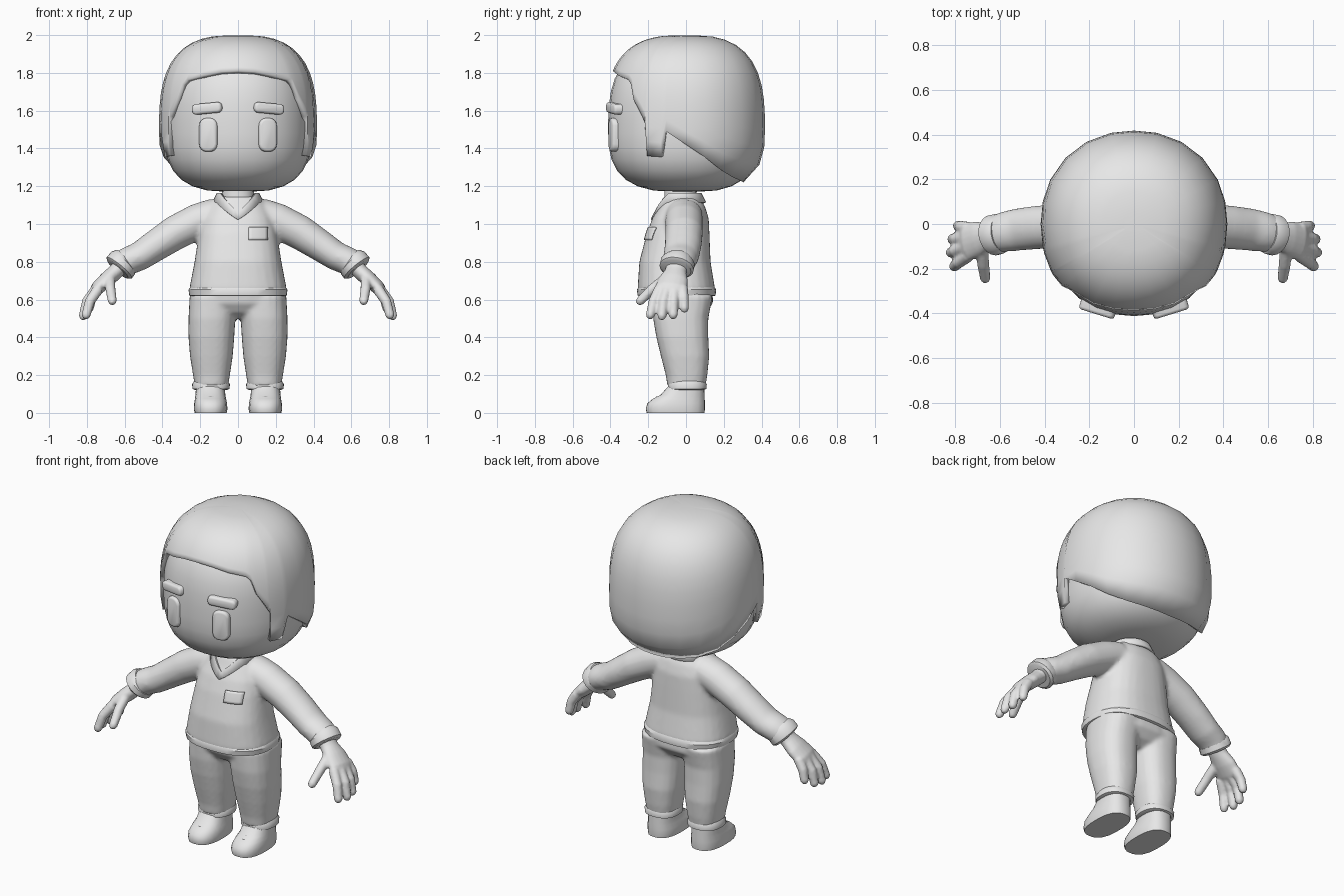
import bpy, bmesh, math
from mathutils import Vector

if "Cube" in bpy.data.objects:
    bpy.data.objects.remove(bpy.data.objects["Cube"])

grey = bpy.data.materials.new("plain_grey")
grey.diffuse_color = (0.8, 0.8, 0.8, 1)
grey.use_nodes = True
grey.node_tree.nodes["Principled BSDF"].inputs["Base Color"].default_value = grey.diffuse_color


def finish(bm, name, angle=40):
    bmesh.ops.recalc_face_normals(bm, faces=bm.faces)
    me = bpy.data.meshes.new(name)
    bm.to_mesh(me)
    bm.free()
    ob = bpy.data.objects.new(name, me)
    bpy.context.collection.objects.link(ob)
    me.materials.append(grey)
    bpy.ops.object.select_all(action='DESELECT')
    ob.select_set(True)
    bpy.context.view_layer.objects.active = ob
    bpy.ops.object.shade_smooth_by_angle(angle=math.radians(angle))
    return ob


def mirror(ob):
    m = ob.modifiers.new("mirror", 'MIRROR')
    m.use_clip = False
    m.use_mirror_merge = False


def blend(ob, voxel, smooth):
    """Fuse overlapping volumes into one soft surface."""
    m = ob.modifiers.new("fuse", 'REMESH')
    m.mode, m.voxel_size, m.use_smooth_shade = 'VOXEL', voxel, True
    s = ob.modifiers.new("soften", 'SMOOTH')
    s.factor, s.iterations = 0.5, smooth


def solid(ob, t):
    m = ob.modifiers.new("thickness", 'SOLIDIFY')
    m.thickness, m.offset = t, -1


def loft(bm, rings, caps=True):
    vs = [[bm.verts.new(p) for p in r] for r in rings]
    n = len(vs[0])
    for a, b in zip(vs, vs[1:]):
        for i in range(n):
            bm.faces.new((a[i], a[(i + 1) % n], b[(i + 1) % n], b[i]))
    if caps:
        bm.faces.new(vs[0])
        bm.faces.new(vs[-1])


def sup(a, e):
    """Unit superellipse point at angle a."""
    c, s = math.cos(a), math.sin(a)
    k = (abs(c) ** e + abs(s) ** e) ** (-1 / e)
    return c * k, s * k


def ring(z, x0, x1, y0, y1, e=2.3, n=24):
    pts = []
    for i in range(n):
        c, s = sup(2 * math.pi * i / n, e)
        pts.append(Vector(((x0 + x1) / 2 + c * (x1 - x0) / 2, (y0 + y1) / 2 + s * (y1 - y0) / 2, z)))
    return pts


def tube(bm, path, n=14, sx=1):
    """path items: x, y, z, half width along y, half thickness."""
    P = [Vector((p[0] * sx, p[1], p[2])) for p in path]
    rings = []
    for i, p in enumerate(path):
        t = (P[min(i + 1, len(P) - 1)] - P[max(i - 1, 0)]).normalized()
        u = Vector((0, 1, 0))
        if abs(t.y) > 0.95:
            u = Vector((0, 0, 1))
        u = (u - t * u.dot(t)).normalized()
        v = t.cross(u)
        rings.append([P[i] + u * p[3] * math.cos(2 * math.pi * k / n) + v * p[4] * math.sin(2 * math.pi * k / n)
                      for k in range(n)])
    loft(bm, rings)


def dome(z, top, low, e):
    """Relative radius of the head at a height."""
    u = (z - 1.5) / (top - 1.5) if z > 1.5 else (1.5 - z) / (1.5 - low)
    return max(0.02, 1 - min(1, u) ** e) ** (1 / e)


# Head
bm = bmesh.new()
rings = []
for i in range(17):
    z = 1.555 - 0.385 * math.cos(math.pi * i / 16)
    r = dome(z, 1.95, 1.168, 2.9)
    if i in (0, 16):
        r = 0.12
    rings.append(ring(z, -0.388 * r, 0.388 * r, -0.412 * r, 0.388 * r, 2.15, 28))
loft(bm, rings)
finish(bm, "head")

# Hair cap: each column runs from the hairline up to the crown
line = [(0, 1.81), (14, 1.805), (28, 1.785), (42, 1.765), (46, 1.74), (50, 1.66), (58, 1.57),
        (60, 1.54), (61, 1.36), (72, 1.355), (76, 1.49), (90, 1.42), (104, 1.355), (118, 1.29),
        (134, 1.25), (150, 1.232), (166, 1.223), (180, 1.22)]
line += [(360 - a, z) for a, z in reversed(line[1:-1])]
bm = bmesh.new()
rings = []
for j in range(13):
    f = math.sin(math.pi / 2 * j / 13)
    row = []
    for a, zb in line:
        z = zb + (1.997 - zb) * f
        r = 0.418 * dome(z, 2.0, 1.165, 2.85)
        c, s = sup(math.radians(a), 2.12)
        row.append(Vector((r * s, -r * c * (1.03 if c > 0 else 1.0), z)))
    rings.append(row)
rings.append([Vector((p.x * 0.35, p.y * 0.35, 1.999)) for p in rings[-1]])
loft(bm, rings, caps=False)
bm.verts.ensure_lookup_table()
bm.faces.new(bm.verts[-len(line):])
solid(finish(bm, "hair", 50), 0.035)


# Eyes and eyebrows: rounded pads turned to follow the face
def pad(name, loc, size, rot, bevel):
    bm = bmesh.new()
    bmesh.ops.create_cube(bm, size=1)
    bmesh.ops.scale(bm, vec=size, verts=bm.verts)
    up = [e for e in bm.edges if abs((e.verts[0].co - e.verts[1].co).y) > 0.01]
    bmesh.ops.bevel(bm, geom=up, offset=bevel, segments=4, affect='EDGES', profile=0.5)
    rim = [e for e in bm.edges if all(v.co.y < -size[1] * 0.49 for v in e.verts)]
    bmesh.ops.bevel(bm, geom=rim, offset=0.013, segments=2, affect='EDGES', profile=0.5)
    ob = finish(bm, name, 60)
    ob.location, ob.rotation_euler = loc, rot


for s, side in ((1, "left"), (-1, "right")):
    pad("eye_" + side, (0.155 * s, -0.377, 1.472), (0.098, 0.05, 0.178), (0, 0, 0.26 * s), 0.04)
    pad("eyebrow_" + side, (0.16 * s, -0.372, 1.612), (0.165, 0.065, 0.056), (0, 0.09 * s, 0.3 * s), 0.023)

# Neck
bm = bmesh.new()
loft(bm, [ring(z, -r, r, -0.03 - r, -0.03 + r) for z, r in ((1.04, 0.095), (1.12, 0.085), (1.24, 0.085))])
finish(bm, "neck")

# Shirt body and sleeves
bm = bmesh.new()
loft(bm, [ring(z, -x, x, f, b, 2.5, 32) for z, x, f, b in (
    (0.63, 0.25, -0.252, 0.15), (0.66, 0.257, -0.256, 0.153), (0.8, 0.23, -0.247, 0.13),
    (0.95, 0.207, -0.208, 0.124), (1.03, 0.19, -0.178, 0.12), (1.09, 0.16, -0.145, 0.102),
    (1.145, 0.115, -0.12, 0.07))])
for s in (1, -1):
    tube(bm, [(0.06, -0.01, 1.06, 0.09, 0.07), (0.13, -0.01, 1.045, 0.1, 0.09), (0.21, -0.01, 1.015, 0.1, 0.095),
              (0.33, -0.01, 0.955, 0.1, 0.092), (0.43, -0.015, 0.89, 0.098, 0.084), (0.52, -0.025, 0.83, 0.095, 0.077),
              (0.58, -0.035, 0.805, 0.09, 0.075), (0.618, -0.045, 0.78, 0.085, 0.076)], 18, s)
shirt = finish(bm, "shirt")
blend(shirt, 0.012, 6)

# Shirt hem
bm = bmesh.new()
loft(bm, [ring(z, -x, x, -0.05 - y, -0.05 + y, 2.5, 32) for z, x, y in (
    (0.618, 0.25, 0.198), (0.622, 0.258, 0.206), (0.652, 0.262, 0.21), (0.668, 0.252, 0.2))])
finish(bm, "shirt_hem")

# Sleeve cuffs
bm = bmesh.new()
tube(bm, [(0.596, -0.042, 0.803, 0.078, 0.075), (0.607, -0.044, 0.795, 0.091, 0.086),
          (0.629, -0.05, 0.768, 0.092, 0.087), (0.636, -0.052, 0.76, 0.08, 0.072)], 20)
mirror(finish(bm, "sleeve_cuffs"))

# Collar with a V at the front
bm = bmesh.new()
rows = [[], [], []]
for i in range(32):
    a = 2 * math.pi * i / 32
    v = max(0, 1 - min(a, 2 * math.pi - a) / 1.0)
    for row, r, dz in zip(rows, (0.098, 0.112, 0.136), (-0.005, 0.0, -0.05)):
        row.append(Vector((r * math.sin(a), -0.03 - (r + 0.02 * v) * math.cos(a), 1.165 + dz - v * (0.1 + 0.2 * dz))))
loft(bm, rows, caps=False)
solid(finish(bm, "collar"), 0.012)

# Chest pocket, draped on the shirt
bm = bmesh.new()
bmesh.ops.create_grid(bm, x_segments=6, y_segments=5, size=0.5)
for v in bm.verts:
    x, z = v.co.x, v.co.y
    v.co = (0.105 + x * 0.098, -0.4, 0.947 + z * 0.066)
pocket = finish(bm, "chest_pocket")
w = pocket.modifiers.new("drape", 'SHRINKWRAP')
w.target, w.wrap_method, w.wrap_mode = shirt, 'PROJECT', 'ABOVE_SURFACE'
w.use_project_y, w.use_positive_direction, w.offset = True, True, 0.005
t = pocket.modifiers.new("thickness", 'SOLIDIFY')
t.thickness, t.offset = 0.009, 0

# Hands: palm, four fingers and a thumb
bm = bmesh.new()
tube(bm, [(0.61, -0.045, 0.79, 0.055, 0.045), (0.65, -0.055, 0.745, 0.058, 0.042),
          (0.695, -0.065, 0.705, 0.078, 0.042), (0.745, -0.08, 0.66, 0.085, 0.036),
          (0.765, -0.085, 0.638, 0.07, 0.025)], 18)
fingers = [((0.74, -0.14, 0.655), (0.785, -0.172, 0.59), (0.805, -0.19, 0.515)),
           ((0.75, -0.1, 0.655), (0.8, -0.12, 0.59), (0.82, -0.128, 0.51)),
           ((0.75, -0.06, 0.655), (0.797, -0.066, 0.59), (0.813, -0.068, 0.515)),
           ((0.74, -0.02, 0.665), (0.775, -0.012, 0.61), (0.788, -0.008, 0.55)),
           ((0.68, -0.1, 0.715), (0.675, -0.18, 0.655), (0.665, -0.245, 0.59))]
for a, b, c in fingers:
    tip = Vector(c) + (Vector(c) - Vector(b)).normalized() * 0.018
    tube(bm, [(*a, 0.03, 0.03), (*b, 0.027, 0.027), (*c, 0.024, 0.024), (*tip, 0.013, 0.013)], 12)
hands = finish(bm, "hands")
mirror(hands)
blend(hands, 0.008, 3)

# Trousers
bm = bmesh.new()
loft(bm, [ring(z, -x, x, f, b, 2.6, 28) for z, x, f, b in (
    (0.5, 0.14, -0.1, 0.05), (0.53, 0.2, -0.15, 0.1), (0.58, 0.252, -0.185, 0.143), (0.66, 0.245, -0.195, 0.14))])
for s in (1, -1):
    loft(bm, [ring(z, s * i, s * o, f, b, 2.5) for z, i, o, f, b in (
        (0.62, 0.004, 0.256, -0.18, 0.142), (0.5, 0.014, 0.262, -0.174, 0.118), (0.4, 0.02, 0.262, -0.157, 0.118),
        (0.3, 0.028, 0.254, -0.133, 0.123), (0.2, 0.043, 0.238, -0.107, 0.113), (0.14, 0.053, 0.228, -0.098, 0.103))])
blend(finish(bm, "trousers"), 0.011, 4)

# Trouser cuffs
bm = bmesh.new()
loft(bm, [ring(z, 0.143 - r, 0.143 + r, -r - 0.01 + 0.013, r + 0.01, 2.4) for z, r in (
    (0.122, 0.085), (0.127, 0.098), (0.152, 0.1), (0.168, 0.09))])
cuffs = finish(bm, "trouser_cuffs")
mirror(cuffs)

# Shoes
bm = bmesh.new()
loft(bm, [ring(z, i, o, f, b, 2.6) for z, i, o, f, b in (
    (0, 0.06, 0.23, -0.208, 0.098), (0.02, 0.056, 0.233, -0.213, 0.1), (0.05, 0.058, 0.232, -0.205, 0.1),
    (0.075, 0.063, 0.228, -0.175, 0.099), (0.095, 0.067, 0.225, -0.135, 0.098), (0.14, 0.07, 0.222, -0.095, 0.096))])
mirror(finish(bm, "shoes"))

# Shoe laces
bm = bmesh.new()
for y, z in ((-0.152, 0.08), (-0.125, 0.095)):
    tube(bm, [(0.145 + 0.05 * k, y + 0.022 * k * k, z - 0.006 * k * k, 0.008, 0.008)
              for k in (-1, -0.5, 0, 0.5, 1)], 8)
mirror(finish(bm, "shoe_laces"))
